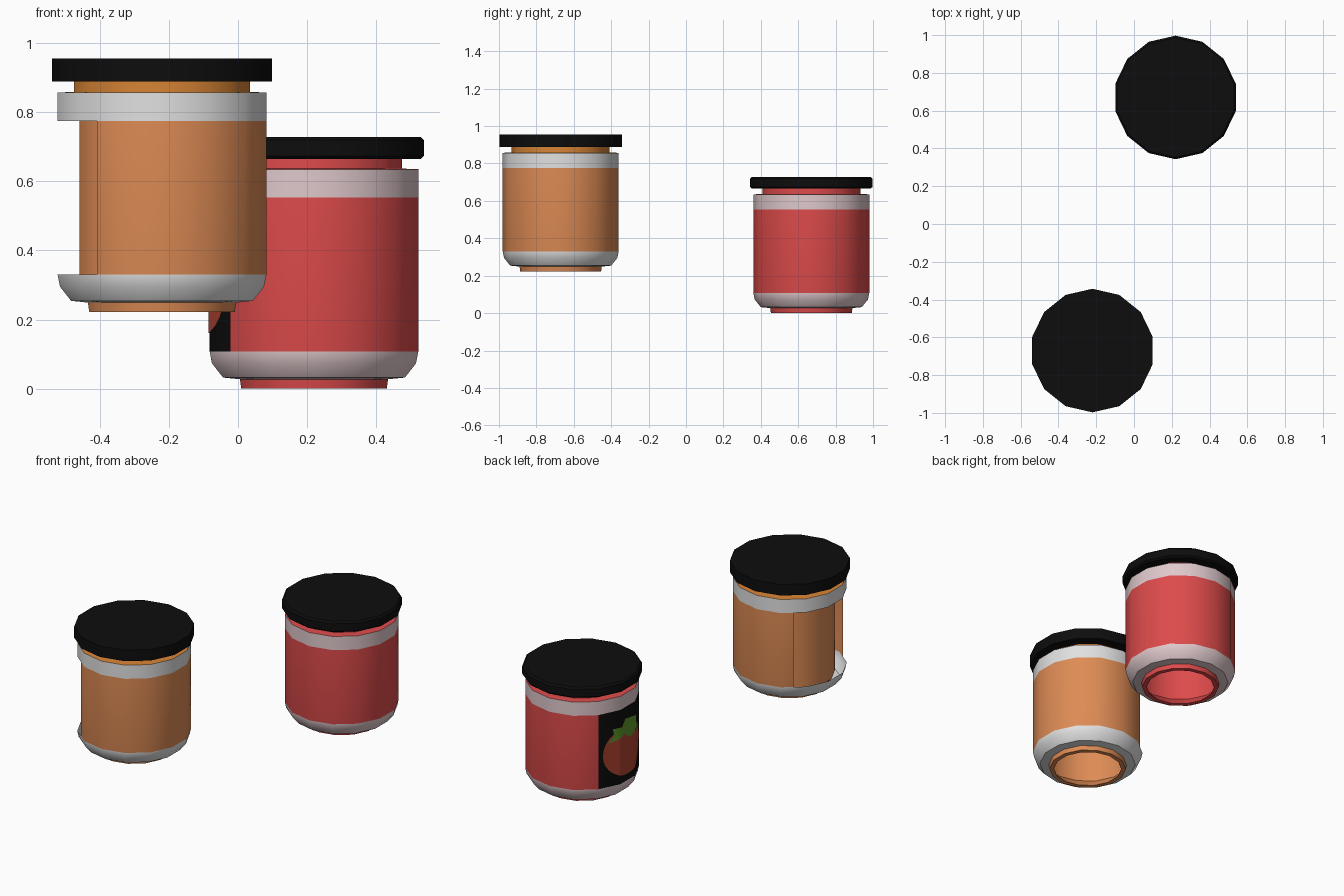
import bpy, bmesh, math

if "Cube" in bpy.data.objects:
    bpy.data.objects.remove(bpy.data.objects["Cube"])

N = 14                      # sides of each jar
STEP = math.pi / N          # half a side
R = 0.31                    # outer wall radius


def material(name, rgb):
    m = bpy.data.materials.new(name)
    m.diffuse_color = (*rgb, 1)
    m.use_nodes = True
    m.node_tree.nodes["Principled BSDF"].inputs["Base Color"].default_value = m.diffuse_color
    return m


BLACK = material("black", (0.004, 0.004, 0.004))
ORANGE = material("orange", (0.73, 0.26, 0.09))
AMBER = material("amber", (0.68, 0.23, 0.035))
WHITE = material("white", (0.75, 0.75, 0.75))
RED = material("red", (0.73, 0.07, 0.07))
PINK = material("pale_pink", (0.74, 0.58, 0.6))
TOMATO = material("tomato_red", (0.42, 0.055, 0.03))
LEAF = material("leaf_green", (0.11, 0.31, 0.025))


def ring_point(j, r, z):
    """Point at half step j (from +y towards -x); odd steps lie mid-side."""
    if j % 2:
        r *= math.cos(STEP)
    return (-r * math.sin(j * STEP), r * math.cos(j * STEP), z)


def finish(name, bm, mats, loc):
    me = bpy.data.meshes.new(name)
    bm.to_mesh(me)
    bm.free()
    for m in mats:
        me.materials.append(m)
    ob = bpy.data.objects.new(name, me)
    ob.location = loc
    bpy.context.collection.objects.link(ob)
    bpy.ops.object.select_all(action='DESELECT')
    ob.select_set(True)
    bpy.context.view_layer.objects.active = ob
    bpy.ops.object.shade_smooth_by_angle(angle=math.radians(30))
    return ob


def lathe(name, profile, mats, loc, rows=None, steps=range(0, 2 * N, 2), caps=False, rule=None):
    """Revolve (r, z) points; rows gives a material per strip, rule(row, j) overrides (None = hole)."""
    bm = bmesh.new()
    rings = [[bm.verts.new(ring_point(j, r, z)) for j in steps] for r, z in profile]
    n = len(steps)
    for i in range(len(profile) - 1):
        for k in range(n):
            mat = rows[i] if rows else 0
            if rule:
                mat = rule(i, steps[k], mat)
            if mat is None:
                continue
            k2 = (k + 1) % n
            f = bm.faces.new((rings[i][k], rings[i][k2], rings[i + 1][k2], rings[i + 1][k]))
            f.material_index = mat
    if caps:
        bm.faces.new(rings[0][::-1])
        bm.faces.new(rings[-1])
    return finish(name, bm, mats, loc)


# jar shell: inside wall down to the open foot is joined to the outside wall
JAR = [(0.245, 0.667), (0.245, 0.06), (0.19, 0.0),                    # inner wall
       (0.216, 0.0), (0.22, 0.027),                                   # foot
       (0.27, 0.032), (0.303, 0.073), (R, 0.108),                     # lower band
       (R, 0.553), (R, 0.635),                                        # body, upper band
       (0.262, 0.637), (0.262, 0.667)]                                # shoulder, neck
ROWS = [0, 0, 0, 0, 1, 1, 1, 0, 1, 2, 2]
BODY = 7

red_loc = (0.22, 0.67, 0)
orange_loc = (-0.22, -0.67, 0.222)

# red jar with a black label on three sides
lathe("red_jar", JAR, [RED, PINK, RED, BLACK], red_loc, ROWS,
      rule=lambda i, j, m: 3 if i == BODY and 4 <= j < 10 else m)
# orange jar with an open window showing the inner wall
lathe("orange_jar", JAR, [ORANGE, WHITE, AMBER], orange_loc, ROWS, steps=range(2 * N),
      rule=lambda i, j, m: None if i == BODY and 3 <= j < 11 else m)

# lids: the red jar's has softened edges
lathe("orange_jar_lid", [(0.327, 0.667), (0.327, 0.733)], [BLACK], orange_loc, caps=True)
lathe("red_jar_lid", [(0.317, 0.665), (0.327, 0.674), (0.327, 0.719), (0.317, 0.729)],
      [BLACK], red_loc, caps=True)

# label picture: flat outlines folded around the sides of the red jar
SIDE = 2 * R * math.sin(STEP)


def wrap(s, z, off):
    t = 7 - 2 * s / SIDE                 # half-step position, 7 = middle of -x side
    j = 2 * math.floor(t / 2)
    f = (t - j) / 2
    a, b = ring_point(j, R + off, z), ring_point(j + 2, R + off, z)
    return [p + (q - p) * f for p, q in zip(a, b)]


def decal(name, outline, mat, off):
    bm = bmesh.new()
    bm.faces.new([bm.verts.new((s, z, 0)) for s, z in outline])
    bmesh.ops.triangulate(bm, faces=bm.faces[:])
    for s in (-SIDE / 2, SIDE / 2):
        bmesh.ops.bisect_plane(bm, geom=bm.verts[:] + bm.edges[:] + bm.faces[:],
                               plane_co=(s, 0, 0), plane_no=(1, 0, 0))
    for v in bm.verts:
        v.co = wrap(v.co.x, v.co.y, off)
    bm.normal_update()
    for f in bm.faces:
        if f.normal.x > 0:
            f.normal_flip()
    finish(name, bm, [mat], red_loc)


decal("label_tomato", [(0.18 * math.cos(a * math.pi / 14), 0.3 + 0.152 * math.sin(a * math.pi / 14))
                       for a in range(28)], TOMATO, 0.003)
decal("label_leaf", [(0.15, 0.37), (0.11, 0.41), (0.12, 0.45), (0.06, 0.45), (0.03, 0.49),
                     (-0.02, 0.455), (-0.09, 0.47), (-0.08, 0.42), (-0.14, 0.38),
                     (-0.07, 0.39), (-0.02, 0.36), (0.04, 0.40), (0.09, 0.38)], LEAF, 0.006)
